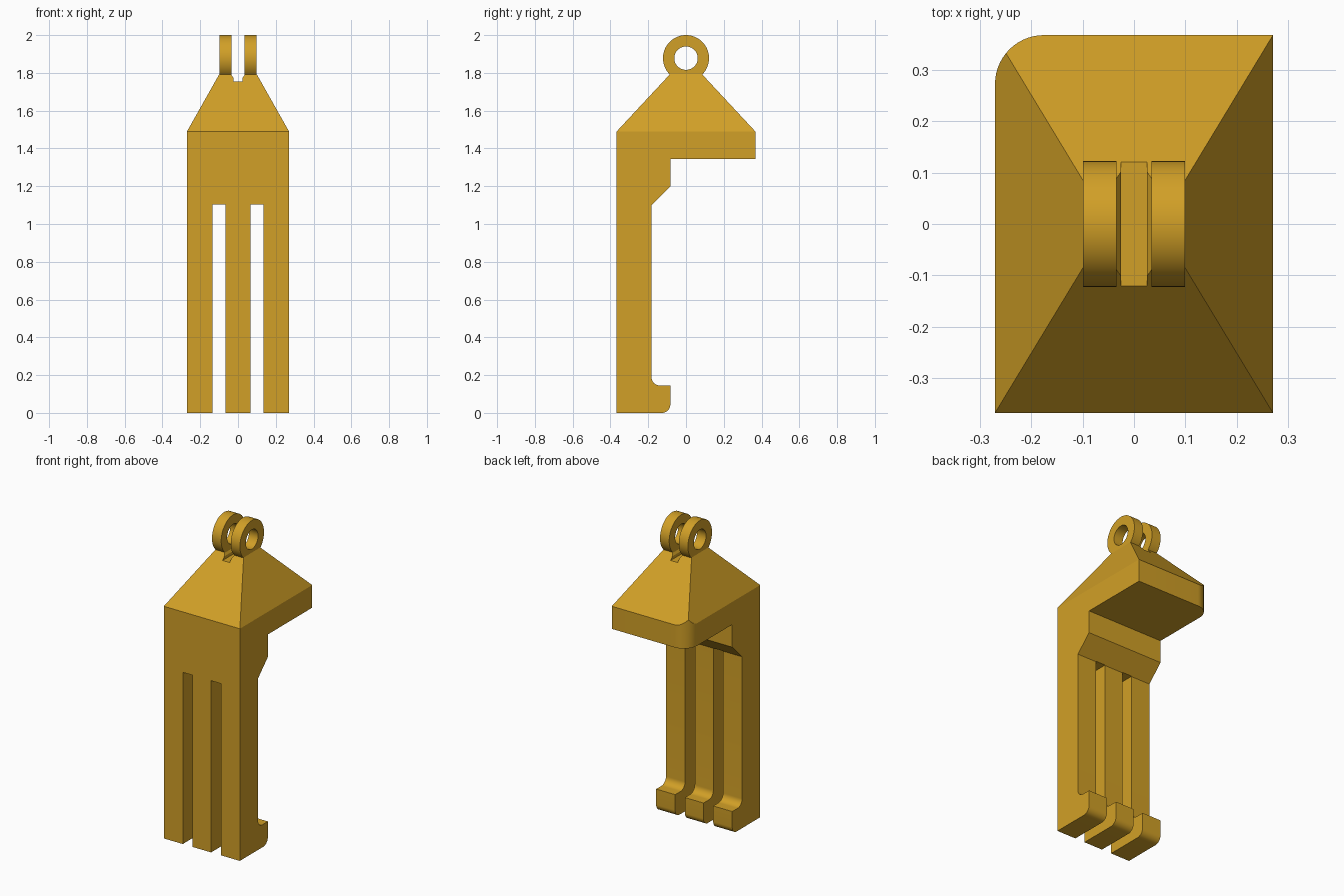
import bpy, bmesh, math
from mathutils import Vector

if "Cube" in bpy.data.objects:
    bpy.data.objects.remove(bpy.data.objects["Cube"])

gold = bpy.data.materials.new("gold")
gold.diffuse_color = (0.64, 0.35, 0.02, 1)
gold.use_nodes = True
gold.node_tree.nodes["Principled BSDF"].inputs["Base Color"].default_value = gold.diffuse_color

HX, HY = 0.27, 0.367          # half width and half depth
EAVE, TOP = 1.49, 1.795       # roof start and roof top


def finish(name, bm):
    bmesh.ops.recalc_face_normals(bm, faces=bm.faces)
    me = bpy.data.meshes.new(name)
    bm.to_mesh(me)
    bm.free()
    me.materials.append(gold)
    ob = bpy.data.objects.new(name, me)
    bpy.context.collection.objects.link(ob)
    return ob


def prism(pts, lo, hi, place):
    """Extrude a 2D outline from lo to hi; place(a, b, h) gives the 3D point."""
    bm = bmesh.new()
    face = bm.faces.new([bm.verts.new(place(a, b, lo)) for a, b in pts])
    ext = bmesh.ops.extrude_face_region(bm, geom=[face])
    step = Vector(place(0, 0, hi)) - Vector(place(0, 0, lo))
    bmesh.ops.translate(bm, vec=step,
                        verts=[g for g in ext["geom"] if isinstance(g, bmesh.types.BMVert)])
    bmesh.ops.recalc_face_normals(bm, faces=bm.faces)
    return bm


def arc(ca, cb, r, a0, a1, n=10):
    angles = [math.radians(a0 + (a1 - a0) * i / n) for i in range(n + 1)]
    return [(ca + r * math.cos(t), cb + r * math.sin(t)) for t in angles]


def along_x(a, b, h): return (h, a, b)
def along_y(a, b, h): return (a, h, b)
def along_z(a, b, h): return (a, b, h)


def activate(ob):
    bpy.ops.object.select_all(action='DESELECT')
    ob.select_set(True)
    bpy.context.view_layer.objects.active = ob


def cut(ob, bm):
    tool = finish("cutter", bm)
    tool.hide_render = True
    mod = ob.modifiers.new("cut", 'BOOLEAN')
    mod.operation, mod.solver, mod.object = 'DIFFERENCE', 'EXACT', tool
    activate(ob)
    bpy.ops.object.modifier_apply(modifier=mod.name)
    bpy.data.objects.remove(tool)


# hooked body: side profile with rounded toe, filleted heel and braced overhang
side = [(-HY, 0)]
side += arc(-0.128, 0.045, 0.045, -90, 0)
side += [(-0.083, 0.145)]
side += arc(-0.138, 0.19, 0.045, 270, 180)
side += [(-0.183, 1.1), (-0.083, 1.2), (-0.083, 1.345), (HY, 1.345), (HY, EAVE), (-HY, EAVE)]
bm = prism(side, -HX, HX, along_x)

# hipped roof raised from the top face
top = max(bm.faces, key=lambda f: f.calc_center_median().z)
ext = bmesh.ops.extrude_face_region(bm, geom=[top])
for v in [g for g in ext["geom"] if isinstance(g, bmesh.types.BMVert)]:
    v.co = (math.copysign(0.098, v.co.x), math.copysign(0.083, v.co.y), TOP)
bmesh.ops.delete(bm, geom=[top], context='FACES_ONLY')
body = finish("hooked_body", bm)

# slots separating the three fingers
for s in (-1, 1):
    x0, x1 = sorted((s * 0.066, s * 0.135))
    cut(body, prism([(x0, -0.1), (x1, -0.1), (x1, 1.102), (x0, 1.102)], -1, 1, along_y))

# rounded rear left corner
R = 0.095
corner = arc(-HX + R, HY - R, R, 180, 90, 14)
corner = [(-HX - 0.1, HY - R)] + corner + [(-HX + R, HY + 0.1), (-HX - 0.1, HY + 0.1)]
cut(body, prism(corner, 1.2, 1.9, along_z))

# clearance notch between the eyelets
notch = [(-0.025, 1.755), (0.025, 1.755), (0.025, 1.775), (0.035, 1.79), (0.035, 1.9),
         (-0.035, 1.9), (-0.035, 1.79), (-0.025, 1.775)]
cut(body, prism(notch, -0.3, 0.3, along_y))
activate(body)
bpy.ops.object.shade_smooth_by_angle(angle=math.radians(25))

# pair of hinge eyelets
N, ZC = 64, 1.878
for name, x0, x1 in (("left_eyelet", -0.099, -0.034), ("right_eyelet", 0.034, 0.099)):
    bm = bmesh.new()
    rings = []
    for x, r in ((x0, 0.122), (x1, 0.122), (x1, 0.062), (x0, 0.062)):
        rings.append([bm.verts.new((x, r * math.cos(2 * math.pi * i / N),
                                    ZC + r * math.sin(2 * math.pi * i / N))) for i in range(N)])
    for k in range(4):
        a, b = rings[k], rings[(k + 1) % 4]
        for i in range(N):
            j = (i + 1) % N
            bm.faces.new((a[i], a[j], b[j], b[i]))
    eyelet = finish(name, bm)
    activate(eyelet)
    bpy.ops.object.shade_smooth_by_angle(angle=math.radians(30))
